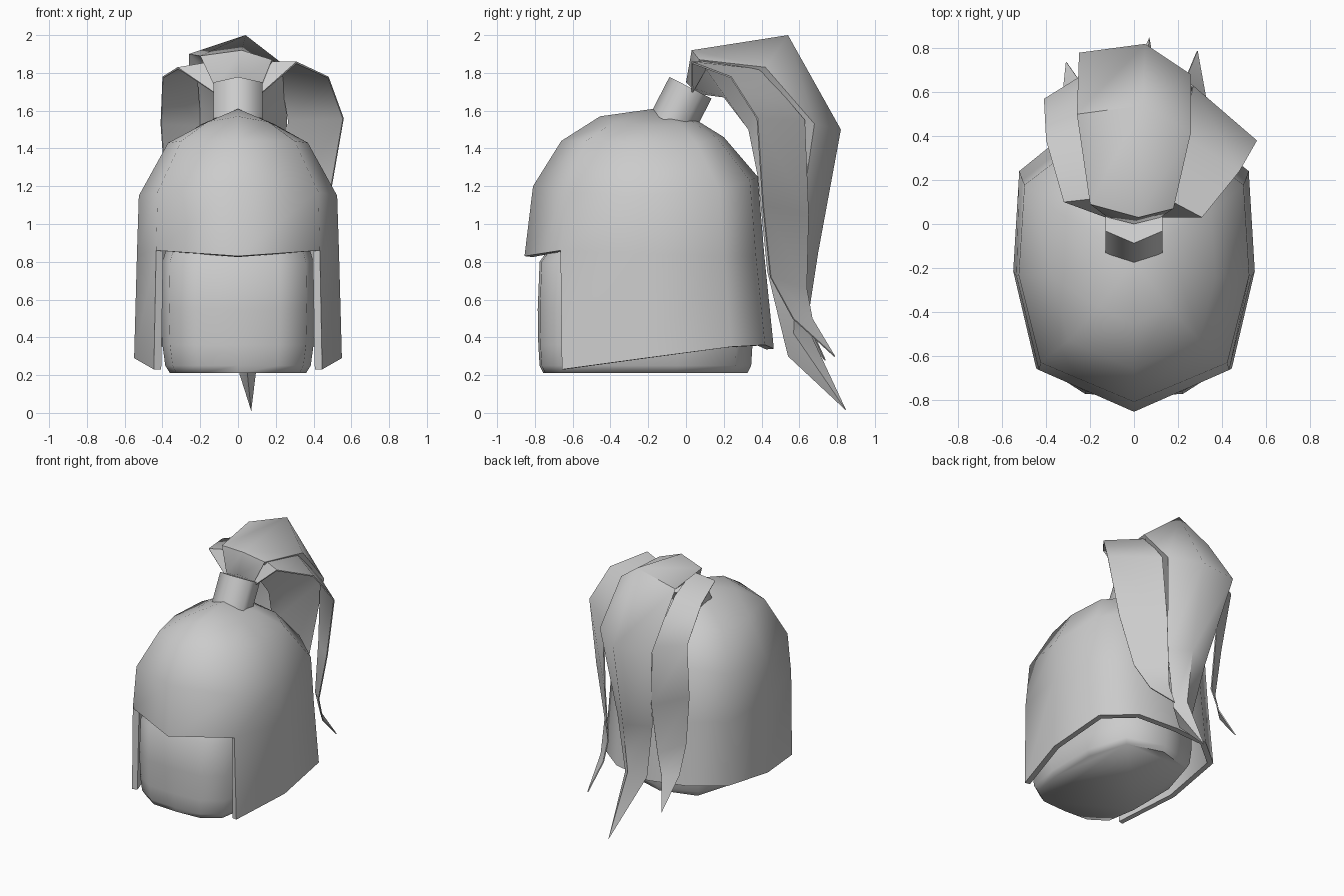
import bpy, bmesh, math
from mathutils import Vector

if "Cube" in bpy.data.objects:
    bpy.data.objects.remove(bpy.data.objects["Cube"])


def make(name, rows, closed=False, skip=(), caps=(), thick=0, angle=35):
    """Loft rows of points into a mesh; a one-point row makes a tip."""
    bm = bmesh.new()
    grid = [[bm.verts.new(p) for p in r] for r in rows]
    for j, (a, b) in enumerate(zip(grid, grid[1:])):
        n = max(len(a), len(b))
        for i in range(n if closed else n - 1):
            if (j, i) in skip:
                continue
            k = (i + 1) % n
            if len(b) == 1:
                bm.faces.new((a[i], a[k], b[0]))
            else:
                bm.faces.new((a[i], a[k], b[k], b[i]))
    for c in caps:
        bm.faces.new(grid[c])
    loose = [v for v in bm.verts if not v.link_faces]
    bmesh.ops.delete(bm, geom=loose, context='VERTS')
    bmesh.ops.recalc_face_normals(bm, faces=bm.faces)
    me = bpy.data.meshes.new(name)
    bm.to_mesh(me)
    bm.free()
    ob = bpy.data.objects.new(name, me)
    bpy.context.collection.objects.link(ob)
    bpy.ops.object.select_all(action='DESELECT')
    ob.select_set(True)
    bpy.context.view_layer.objects.active = ob
    if thick:
        m = ob.modifiers.new("thickness", 'SOLIDIFY')
        m.thickness, m.offset, m.use_even_offset = thick, -1, True
        bpy.ops.object.modifier_apply(modifier=m.name)
    bpy.ops.object.shade_smooth_by_angle(angle=math.radians(angle))
    return ob


def full_ring(half, cy, sx, sy, zs):
    """Mirror a front-to-back half outline into a closed ring."""
    pts = [(x * sx, cy + y * sy, z) for (x, y), z in zip(half, zs)]
    return pts + [(-x, y, z) for x, y, z in pts[-2:0:-1]]


# helmet shell: ten-sided dome, two front panels left open for the face
outline = [(0, -1), (.81, -.7), (1, -.03), (.95, .66), (.55, .93), (0, 1)]
shell = [
    full_ring(outline, -.195, .55, .66, [.2, .23, .29, .35, .36, .34]),
    full_ring(outline, -.22, .535, .635, [.83, .86, .84, .83, .83, .83]),
    full_ring(outline, -.215, .525, .595, [1.2, 1.17, 1.15, 1.18, 1.23, 1.25]),
    full_ring(outline, -.23, .37, .43, [1.44, 1.44, 1.43, 1.43, 1.45, 1.46]),
    full_ring(outline, -.2, .2, .255, [1.57, 1.54, 1.52, 1.53, 1.54, 1.55]),
    [(0, -.17, 1.61)],
]
make("helmet", shell, closed=True, skip={(0, 0), (0, 9)}, thick=.04, angle=62)

# rounded block head inside the helmet
face = [(0, -1), (.55, -.98), (.9, -.82), (1, -.4), (1, .3), (.75, .85), (0, 1)]
head = [full_ring(face, -.215, sx, sy, [z] * 7) for sx, sy, z in
        [(.36, .54, .21), (.385, .56, .25), (.40, .567, .36), (.405, .57, .55),
         (.40, .56, .8), (.34, .42, 1.0), (.2, .25, 1.15)]]
make("head", head, closed=True, caps=(0, -1), angle=60)

# tilted six-sided plume holder
axis = Vector((0, .46, .89))
side = Vector((0, .89, -.46))
base = Vector((0, -.075, 1.53))
holder = []
for d in (0, .215):
    holder.append([base + axis * d + Vector((.15 * math.sin(a), 0, 0)) - side * .125 * math.cos(a)
                   for a in (i * math.pi / 3 for i in range(6))])
make("plume_holder", holder, closed=True, caps=(0, 1), angle=65)

# centre lock: left edge, outer ridge, right edge, inner ridge, ending in a point
centre = [
    [(-.12, .03, 1.72), (0, 0, 1.75), (.12, .03, 1.72), (0, .05, 1.69)],
    [(-.20, .09, 1.89), (.02, .03, 1.92), (.18, .07, 1.87), (.02, .2, 1.67)],
    [(-.26, .50, 1.90), (.04, .54, 2.0), (.26, .42, 1.83), (.03, .33, 1.5)],
    [(-.25, .78, 1.50), (.05, .82, 1.5), (.26, .68, 1.53), (.03, .38, 1.25)],
    [(-.14, .61, .85), (.05, .70, .85), (.18, .58, .85), (.03, .43, .75)],
    [(-.06, .56, .42), (.05, .64, .46), (.12, .57, .42), (.04, .54, .3)],
    [(.07, .85, .01)],
]
make("centre_plume_lock", centre, closed=True, caps=(0,), angle=58)

# side locks: curved ribbons (outer edge, inner edge)
right = [
    [(.13, .03, 1.70), (.08, .03, 1.74)],
    [(.31, .03, 1.86), (.14, .12, 1.86)],
    [(.48, .24, 1.78), (.22, .40, 1.82)],
    [(.56, .38, 1.56), (.27, .63, 1.55)],
    [(.48, .41, 1.10), (.24, .65, 1.05)],
    [(.38, .45, .72), (.22, .64, .66)],
    [(.33, .57, .50), (.24, .67, .50)],
    [(.29, .79, .30)],
]
left = [
    [(-.13, .03, 1.70), (-.08, .03, 1.74)],
    [(-.32, .10, 1.83), (-.14, .12, 1.86)],
    [(-.40, .38, 1.78), (-.22, .45, 1.82)],
    [(-.41, .57, 1.53), (-.20, .70, 1.52)],
    [(-.38, .50, 1.10), (-.18, .68, 1.05)],
    [(-.34, .48, .72), (-.19, .62, .66)],
    [(-.33, .55, .50), (-.24, .64, .50)],
    [(-.31, .74, .28)],
]
for name, rows in (("right_plume_lock", right), ("left_plume_lock", left)):
    make(name, rows, thick=.008, angle=58)
